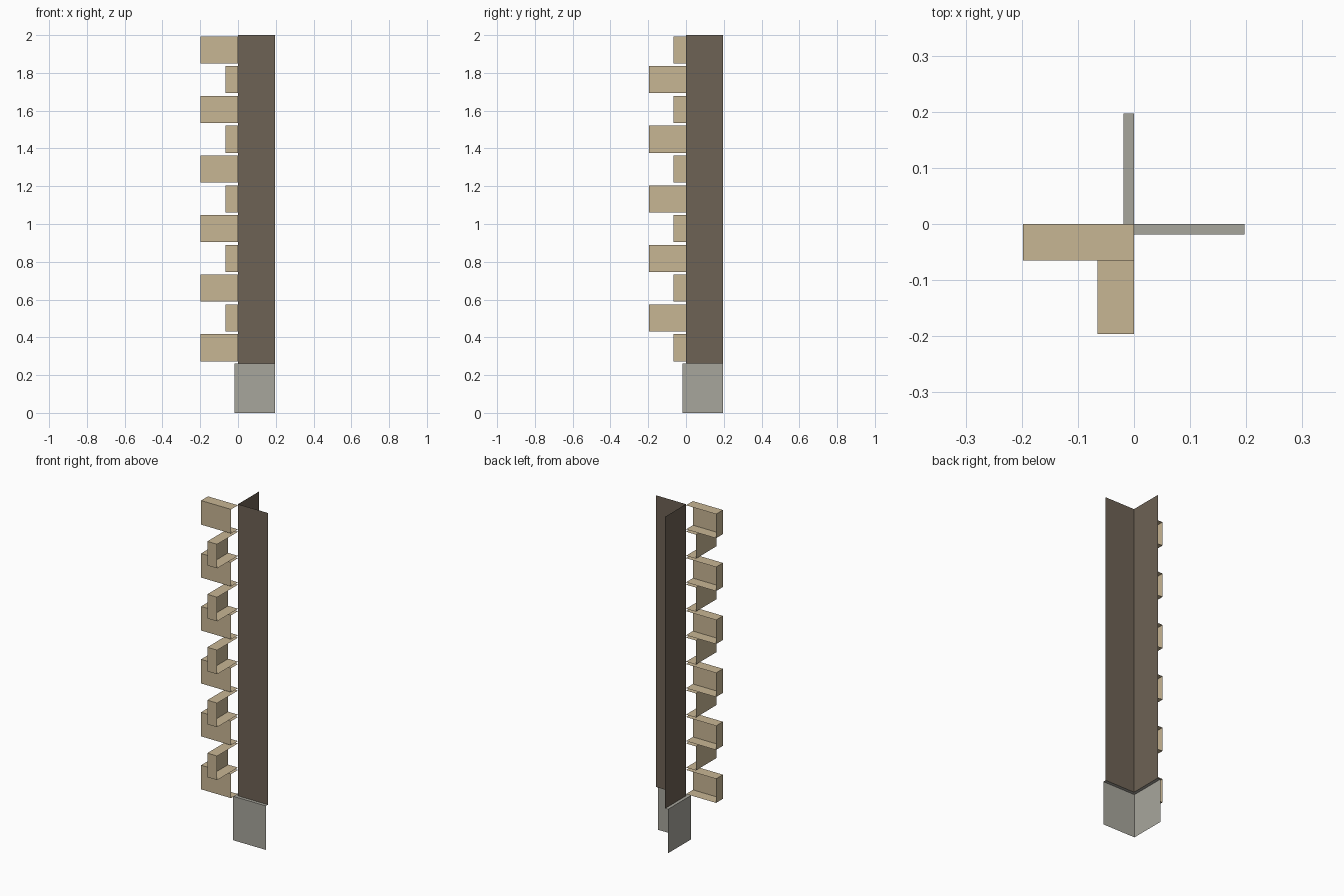
import bpy, bmesh
from mathutils import Vector

if "Cube" in bpy.data.objects:
    bpy.data.objects.remove(bpy.data.objects["Cube"])

REACH = 0.197            # length of each wall and of each log end
BASE_H, TOP = 0.262, 2.0


def material(name, rgb):
    m = bpy.data.materials.new(name)
    m.diffuse_color = (*rgb, 1)
    m.use_nodes = True
    m.node_tree.nodes["Principled BSDF"].inputs["Base Color"].default_value = m.diffuse_color
    return m


def add_object(name, bm, mat):
    mesh = bpy.data.meshes.new(name)
    bm.to_mesh(mesh)
    bm.free()
    mesh.materials.append(mat)
    ob = bpy.data.objects.new(name, mesh)
    bpy.context.collection.objects.link(ob)
    return ob


def corner_sheet(name, profile, mat):
    """Sweep a (offset, z) profile around the L-shaped corner, mitred."""
    bm = bmesh.new()
    rows = [[bm.verts.new(p) for p in ((-o, REACH, z), (-o, -o, z), (REACH, -o, z))]
            for o, z in profile]
    for low, high in zip(rows, rows[1:]):
        for i in range(2):
            bm.faces.new((low[i], low[i + 1], high[i + 1], high[i]))
    return add_object(name, bm, mat)


def log_end(name, size_x, size_y, z, height, mat):
    """Box running out from the corner, open on the sides facing the walls."""
    bm = bmesh.new()
    bmesh.ops.create_cube(bm, size=1)
    bmesh.ops.scale(bm, vec=(size_x, size_y, height), verts=bm.verts)
    bmesh.ops.translate(bm, vec=Vector((-size_x / 2, -size_y / 2, z + height / 2)),
                        verts=bm.verts)
    bm.normal_update()
    hidden = [f for f in bm.faces if f.normal.x > 0.5 or f.normal.y > 0.5]
    bmesh.ops.delete(bm, geom=hidden, context='FACES')
    return add_object(name, bm, mat)


stone = material("stone", (0.39, 0.38, 0.335))
dark_wood = material("dark_wood", (0.155, 0.122, 0.09))
light_wood = material("light_wood", (0.575, 0.465, 0.295))

# Stone footing with its top ledge
corner_sheet("footing", [(0.019, 0), (0.019, BASE_H), (0, BASE_H)], stone)

# Two thin walls meeting at the corner
corner_sheet("corner_wall", [(0, BASE_H), (0, TOP)], dark_wood)

# Interlocking log ends, alternating sideways and forwards
THICK, LOG_H, PITCH, START = 0.065, 0.1435, 0.1577, 0.273
for i in range(11):
    z = START + i * PITCH
    if i % 2 == 0:
        log_end(f"side_log_end_{i // 2 + 1}", REACH + 0.001, THICK, z, LOG_H, light_wood)
    else:
        log_end(f"front_log_end_{i // 2 + 1}", THICK, REACH - 0.001, z, LOG_H, light_wood)
